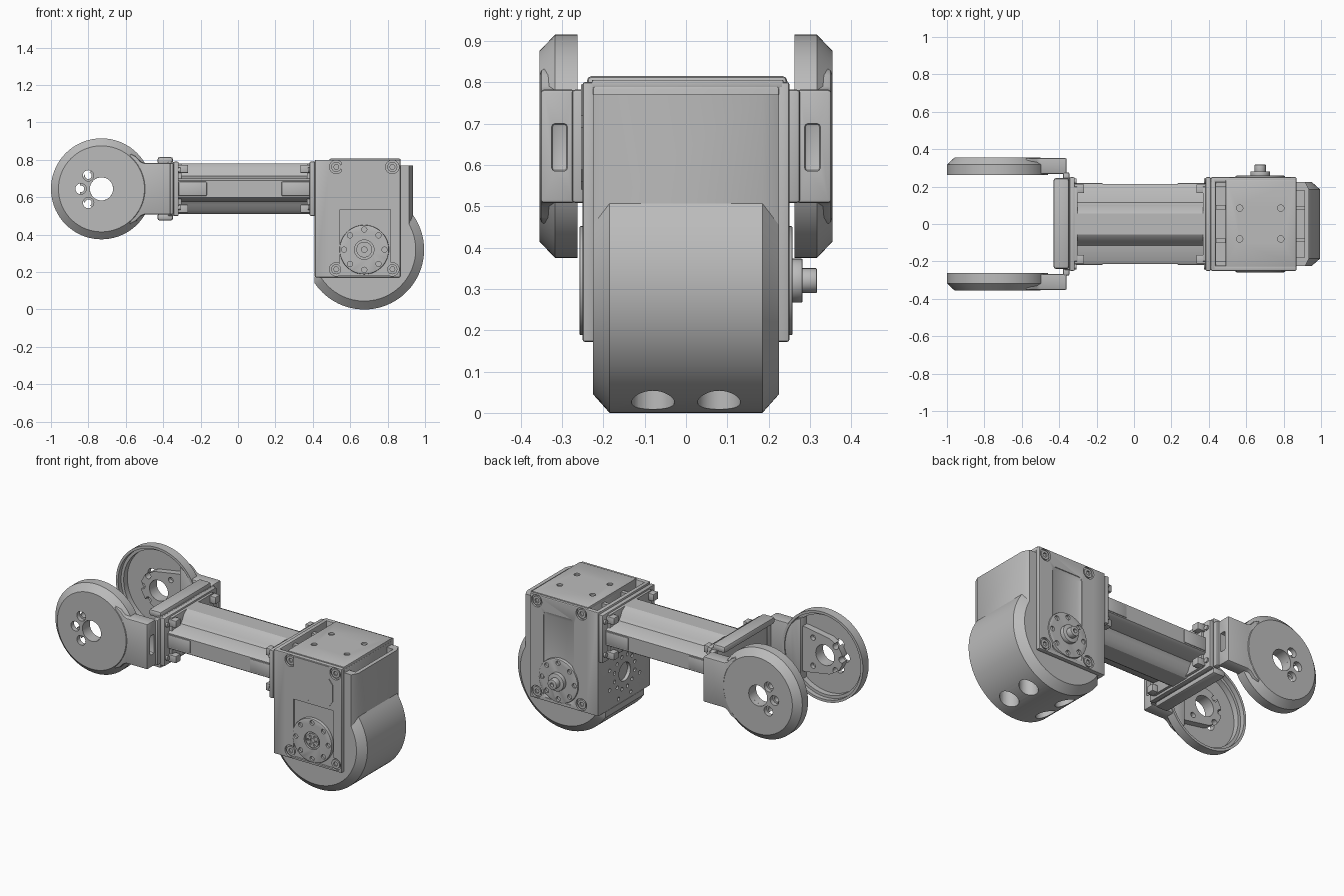
import bpy, bmesh, math
from math import cos, sin, pi, acos, asin

if "Cube" in bpy.data.objects:
    bpy.data.objects.remove(bpy.data.objects["Cube"])

grey = bpy.data.materials.new("satin_grey")
grey.use_nodes = True
grey.diffuse_color = (0.5, 0.5, 0.5, 1)
grey.node_tree.nodes["Principled BSDF"].inputs["Base Color"].default_value = (0.5, 0.5, 0.5, 1)


def place(axis, u, v, w):
    """Point from two section coordinates and a distance along the axis."""
    return {"x": (w, u, v), "y": (u, w, v), "z": (u, v, w)}[axis]


def loft(name, axis, sections, closed=False, bevel=0):
    """Skin matching sections, each a (distance, outline) pair."""
    bm = bmesh.new()
    rings = [[bm.verts.new(place(axis, u, v, w)) for u, v in pts] for w, pts in sections]
    pairs = list(zip(rings, rings[1:]))
    if closed:
        pairs.append((rings[-1], rings[0]))
    else:
        bm.faces.new(rings[0])
        bm.faces.new(rings[-1])
    for a, b in pairs:
        for i in range(len(a)):
            j = (i + 1) % len(a)
            bm.faces.new((a[i], a[j], b[j], b[i]))
    bmesh.ops.recalc_face_normals(bm, faces=bm.faces)
    mesh = bpy.data.meshes.new(name)
    bm.to_mesh(mesh)
    bm.free()
    mesh.materials.append(grey)
    obj = bpy.data.objects.new(name, mesh)
    bpy.context.collection.objects.link(obj)
    if bevel:
        mod = obj.modifiers.new("edge", "BEVEL")
        mod.width, mod.segments, mod.limit_method = bevel, 2, "ANGLE"
        mod.angle_limit = math.radians(40)
        apply(obj, mod)
    return obj


def apply(obj, mod):
    bpy.context.view_layer.objects.active = obj
    bpy.ops.object.modifier_apply(modifier=mod.name)


def prism(name, axis, pts, a, b, bevel=0):
    return loft(name, axis, [(a, pts), (b, pts)], bevel=bevel)


def box(name, x0, x1, y0, y1, z0, z1, bevel=0):
    return prism(name, "z", [(x0, y0), (x1, y0), (x1, y1), (x0, y1)], min(z0, z1), max(z0, z1), bevel)


def circle(c, r, n=32):
    return [(c[0] + r * cos(2 * pi * i / n), c[1] + r * sin(2 * pi * i / n)) for i in range(n)]


def rod(name, axis, c, r, a, b, n=32, bevel=0):
    return prism(name, axis, circle(c, r, n), a, b, bevel)


def cut(obj, *cutters):
    for c in cutters:
        c.hide_render = True
        mod = obj.modifiers.new("cut", "BOOLEAN")
        mod.operation, mod.solver, mod.object = "DIFFERENCE", "EXACT", c
        apply(obj, mod)
        bpy.data.objects.remove(c)
    return obj


def around(c, r, n, start=0):
    return circle_shift(c, r, n, start)


def circle_shift(c, r, n, start):
    return [(c[0] + r * cos(start + 2 * pi * i / n), c[1] + r * sin(start + 2 * pi * i / n)) for i in range(n)]


# Rounded joint cover, with a chamfered rim
PIVOT = (0.675, 0.32)


def cover_outline(r, x):
    a0 = -pi + max(asin(0.15 / r), acos(0.265 / r))if r > 0.3 else -pi + asin(0.15 / r)
    a1 = acos((x - PIVOT[0]) / r)
    arc = [(PIVOT[0] + r * cos(a0 + (a1 - a0) * i / 48),
            PIVOT[1] + r * sin(a0 + (a1 - a0) * i / 48)) for i in range(49)]
    return [(arc[0][0], 0.175)] + arc + [(x, 0.77), (0.86, 0.77), (0.86, 0.175)]


inner, outer = cover_outline(0.275, 0.915), cover_outline(0.32, 0.935)
cover = loft("joint_cover", "y", [(-0.225, inner), (-0.185, outer), (0.185, outer), (0.225, inner)])
cut(cover, box("pocket", 0.8, 0.912, -0.18, 0.18, 0.4, 0.9))
for x in (0.55, 0.80):
    for y in (-0.08, 0.08):
        cut(cover, rod("drain", "z", (x, y), 0.052, -0.1, 0.13))
for y in (-0.085, 0.085):
    box("cover_rib", 0.86, 0.915, y - 0.01, y + 0.01, 0.4, 0.73)

# Actuator body and its top plate
box("actuator_body", 0.49, 0.87, -0.226, 0.226, 0.172, 0.79, 0.006)
top = box("top_plate", 0.49, 0.868, -0.228, 0.236, 0.785, 0.806, 0.004)
for x in (0.565, 0.785):
    for y in (-0.08, 0.085):
        cut(top, rod("hole", "z", (x, y), 0.017, 0.795, 0.9, 20))

# Mounting plate facing the tube
mount = box("mount_plate", 0.41, 0.438, -0.248, 0.248, 0.172, 0.80, 0.008)
cut(mount, rod("bore", "x", (0, 0.35), 0.055, 0.3, 0.5))
for r, n in ((0.1, 12), (0.155, 8)):
    for c in around((0, 0.35), r, n, pi / n):
        cut(mount, rod("hole", "x", c, 0.011, 0.3, 0.424, 12))
for y in (-0.09, 0.09):
    box("mount_rib", 0.43, 0.5, y - 0.012, y + 0.012, 0.2, 0.78)
box("mount_core", 0.43, 0.5, -0.2, 0.2, 0.18, 0.4)

# Side plates, screws and output horns
for s, side in ((-1, "front"), (1, "back")):
    plate = box(side + "_plate", 0.412, 0.868, *sorted((s * 0.222, s * 0.25)), 0.172, 0.80, 0.005)
    lo, hi = sorted((s * 0.238, s * 0.3))
    if s < 0:
        cut(plate, box("recess", 0.545, 0.815, lo, hi, 0.185, 0.535))
        panel = [(0.545, 0.54), (0.635, 0.54), (0.65, 0.56), (0.79, 0.56), (0.81, 0.59),
                 (0.81, 0.69), (0.785, 0.72), (0.785, 0.795), (0.55, 0.795), (0.55, 0.69)]
        prism("front_panel", "y", panel, -0.254, -0.24)
    else:
        cut(plate, box("recess", 0.565, 0.785, lo, hi, 0.185, 0.72, 0.03))
    for x in (0.525, 0.825):
        for z in (0.215, 0.762):
            cut(plate, rod("counterbore", "y", (x, z), 0.036, lo, hi, 24))
            head = rod(side + "_screw", "y", (x, z), 0.027, *sorted((s * 0.23, s * 0.247)), 20)
            cut(head, rod("socket", "y", (x, z), 0.014, lo, hi, 6))
    horn = rod(side + "_horn", "y", PIVOT, 0.132, *sorted((s * 0.22, s * 0.258)), 48, 0.004)
    for c in around(PIVOT, 0.108, 8):
        cut(horn, rod("hole", "y", c, 0.014, *sorted((s * 0.245, s * 0.3)), 16))
    if s < 0:
        cut(horn, rod("well", "y", PIVOT, 0.052, -0.3, -0.246))
        hub = rod("front_hub", "y", PIVOT, 0.042, -0.256, -0.22)
        cut(hub, rod("hole", "y", PIVOT, 0.015, -0.3, -0.245, 16))
        for c in around(PIVOT, 0.028, 6):
            cut(hub, rod("hole", "y", c, 0.006, -0.3, -0.248, 10))
    else:
        rod("back_hub", "y", PIVOT, 0.053, 0.25, 0.282, 32, 0.003)
        shaft = rod("back_shaft", "y", PIVOT, 0.03, 0.27, 0.317, 24, 0.003)
        cut(shaft, rod("hole", "y", PIVOT, 0.012, 0.3, 0.4, 16))

# Ribbed link tube
MID = 0.645
quarter = [(0.215, 0.045), (0.2, 0.055), (0.115, 0.068), (0.1, 0.085), (0.085, 0.115), (0.055, 0.135)]
half = quarter + [(-u, v) for u, v in reversed(quarter)]
ring = half + [(-u, -v) for u, v in half]
prism("link_tube", "x", [(u, MID + v) for u, v in ring], -0.33, 0.40)

# Tube end flanges, side clips and bosses, mirrored along the tube
for s, end in ((-1, "fork"), (1, "joint")):
    def along(a, b):
        return sorted((0.033 + s * a, 0.033 + s * b))
    box(end + "_flange", *along(0.35, 0.378), -0.25, 0.25, 0.50, 0.79, 0.006)
    box(end + "_collar", *along(0.335, 0.355), -0.2, 0.2, 0.515, 0.78, 0.004)
    for t in (-1, 1):
        box(end + "_clip", *along(0.2, 0.35), *sorted((t * 0.19, t * 0.219)), 0.607, 0.683, 0.004)
        for v in (-1, 1):
            box(end + "_boss", *along(0.30, 0.352), *sorted((t * 0.165, t * 0.212)),
                *sorted((MID + v * 0.085, MID + v * 0.128)), 0.004)
            screw = rod(end + "_flange_screw", "x", (t * 0.228, MID + v * 0.1), 0.014,
                        *along(0.34, 0.355), 16)

# Fork web with a bar above and below
web = box("fork_web", -0.375, -0.342, -0.245, 0.245, 0.50, 0.79, 0.006)
cut(web, rod("bore", "x", (0, MID), 0.06, -0.5, -0.3))
for v, level in ((-1, "lower"), (1, "upper")):
    box(level + "_fork_bar", -0.43, -0.348, -0.24, 0.245,
        *sorted((MID + v * 0.13, MID + v * 0.17)), 0.012)

# Fork arms with cupped round ends
EYE = (-0.73, MID)
cup = [(0.062, 0.355), (0.23, 0.355), (0.27, 0.317), (0.27, 0.262), (0.255, 0.262),
       (0.255, 0.29), (0.238, 0.29), (0.238, 0.325), (0.062, 0.325)]
upper = [(-0.36, 0.137), (-0.5, 0.137), (-0.52, 0.145), (-0.545, 0.172), (-0.58, 0.19)]
arm_outline = [(x, MID + v) for x, v in upper] + [(x, MID - v) for x, v in reversed(upper)]
gusset_half = [(-0.5, 0.135), (-0.6, 0.135), (-0.76, 0.108), (-0.82, 0.075), (-0.845, 0.03)]
gusset_outline = [(x, MID + v) for x, v in gusset_half] + [(x, MID - v) for x, v in reversed(gusset_half)]
for s, side in ((-1, "front"), (1, "back")):
    wheel = loft(side + "_round_end", "y", [(s * y, circle(EYE, r, 72)) for r, y in cup], closed=True)
    arm = prism(side + "_arm", "y", arm_outline, *sorted((s * 0.268, s * 0.352)), 0.008)
    cut(arm, box("slot", -0.45, -0.3, *sorted((s * 0.287, s * 0.325)), 0.585, 0.70, 0.008))
    gusset = prism(side + "_gusset", "y", gusset_outline, *sorted((s * 0.285, s * 0.33)))
    span = sorted((s * 0.2, s * 0.4))
    cut(gusset, rod("bore", "y", EYE, 0.062, *span))
    for c in around(EYE, 0.1, 3, pi * 0.75)[:1] + [(-0.84, MID), (-0.80, MID - 0.075)]:
        cut(wheel, rod("hole", "y", c, 0.029, *span, 24))
        cut(gusset, rod("hole", "y", c, 0.018, *span, 20))
    for x, v in ((-0.65, 0.085), (-0.65, -0.085), (-0.56, 0.09), (-0.56, -0.09)):
        cut(gusset, rod("hole", "y", (x, MID + v), 0.016, *sorted((s * 0.2, s * 0.31)), 16))
    box(side + "_fork_corner", -0.38, -0.345, *sorted((s * 0.235, s * 0.276)), 0.508, 0.782, 0.008)

# Smooth the curved surfaces, keep the edges sharp
bpy.ops.object.select_all(action="DESELECT")
for obj in bpy.context.collection.objects:
    if obj.type == "MESH":
        obj.select_set(True)
        bpy.context.view_layer.objects.active = obj
bpy.ops.object.shade_smooth_by_angle(angle=math.radians(30))
